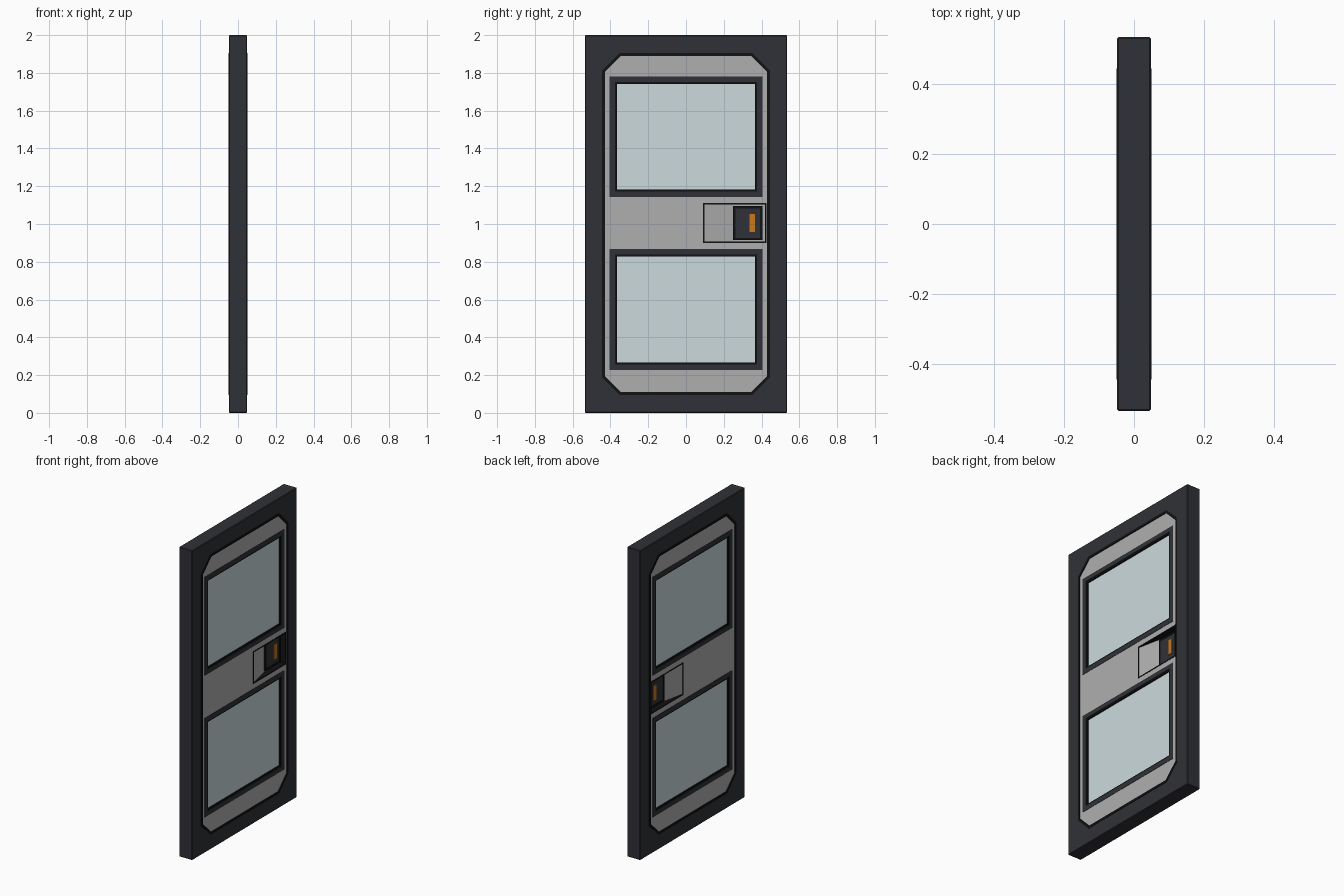
import bpy, bmesh
from mathutils import Matrix

if "Cube" in bpy.data.objects:
    bpy.data.objects.remove(bpy.data.objects["Cube"])

# local XY -> world YZ, local Z -> world X
TO_SIDE = Matrix(((0, 0, 1, 0), (1, 0, 0, 0), (0, 1, 0, 0), (0, 0, 0, 1)))


def material(name, rgb):
    m = bpy.data.materials.new(name)
    m.diffuse_color = (*rgb, 1)
    m.use_nodes = True
    m.node_tree.nodes["Principled BSDF"].inputs["Base Color"].default_value = m.diffuse_color
    return m


DARK = material("dark_metal", (0.03, 0.031, 0.038))
BLACK = material("black_rubber", (0.006, 0.006, 0.007))
GREY = material("grey_panel", (0.43, 0.43, 0.43))
GLASS = material("pale_glass", (0.60, 0.70, 0.72))
ORANGE = material("orange", (0.58, 0.19, 0.01))


def rect(y0, y1, z0, z1, inset=0.0):
    y0, y1, z0, z1 = y0 + inset, y1 - inset, z0 + inset, z1 - inset
    return [(y0, z0), (y1, z0), (y1, z1), (y0, z1)]


def octagon(inset):
    a, b, c = 0.445 - inset, 0.905 - inset, 0.095 - 0.586 * inset
    return [(-a + c, 1 - b), (a - c, 1 - b), (a, 1 - b + c), (a, 1 + b - c),
            (a - c, 1 + b), (-a + c, 1 + b), (-a, 1 + b - c), (-a, 1 - b + c)]


def plate(name, loops, half, mat, bevel=0.0, matrix=TO_SIDE):
    """Extruded flat outline; loops after the first become holes."""
    cu = bpy.data.curves.new(name, 'CURVE')
    cu.dimensions, cu.fill_mode, cu.extrude = '2D', 'BOTH', half
    for loop in loops:
        s = cu.splines.new('POLY')
        s.points.add(len(loop) - 1)
        for p, (u, v) in zip(s.points, loop):
            p.co = (u, v, 0, 1)
        s.use_cyclic_u = True
    tmp = bpy.data.objects.new(name + "_outline", cu)
    bpy.context.collection.objects.link(tmp)
    bpy.context.view_layer.update()
    me = bpy.data.meshes.new_from_object(
        tmp.evaluated_get(bpy.context.evaluated_depsgraph_get()))
    bpy.data.objects.remove(tmp)
    me.transform(matrix)
    bm = bmesh.new()
    bm.from_mesh(me)
    bmesh.ops.remove_doubles(bm, verts=bm.verts, dist=1e-5)
    bmesh.ops.recalc_face_normals(bm, faces=bm.faces)
    for f in bm.faces:
        f.smooth = False
    bm.to_mesh(me)
    bm.free()
    me.materials.clear()
    me.materials.append(mat)
    ob = bpy.data.objects.new(name, me)
    bpy.context.collection.objects.link(ob)
    if bevel:
        mod = ob.modifiers.new("edge", 'BEVEL')
        mod.width, mod.segments, mod.limit_method = bevel, 1, 'ANGLE'
    return ob


# Outer frame with eight-sided opening, and its rubber seal
plate("outer_frame", [rect(-0.535, 0.535, 0, 2), octagon(0.007)], 0.048, DARK, 0.004)
plate("door_seal", [octagon(0), octagon(0.015)], 0.05, BLACK)

# Door leaf with two window holes and a handle recess
windows = {"upper": (-0.405, 0.405, 1.143, 1.78), "lower": (-0.405, 0.405, 0.228, 0.868)}
recess = (0.09, 0.425, 0.90, 1.11)
plate("door_panel", [octagon(0.01), *[rect(*w, 0.005) for w in windows.values()],
                     rect(*recess, 0.003)], 0.045, GREY)

# Windows: frame, gasket, glass
for level, w in windows.items():
    plate(level + "_window_frame", [rect(*w), rect(*w, 0.029)], 0.047, DARK)
    plate(level + "_window_gasket", [rect(*w, 0.028), rect(*w, 0.039)], 0.043, BLACK)
    plate(level + "_window_glass", [rect(*w, 0.035)], 0.035, GLASS)

# Handle recess: sloped floor on both faces, thin rim
slope = [(0.045, 0.09), (0.012, 0.25), (0.012, 0.425)]
profile = slope + [(-x, y) for x, y in reversed(slope)]
plate("recess_floor", [profile], 0.105, GREY, matrix=Matrix.Translation((0, 0, 1.005)))
plate("recess_rim", [rect(*recess), rect(*recess, 0.007)], 0.0465, BLACK)

# Latch plate with border and orange pull, visible from both faces
latch = (0.25, 0.405, 0.915, 1.095)
plate("latch_border", [rect(*latch), rect(*latch, 0.012)], 0.021, BLACK)
plate("latch_plate", [rect(*latch, 0.010)], 0.019, DARK)
plate("latch_pull", [rect(0.335, 0.365, 0.957, 1.053)], 0.023, ORANGE)
